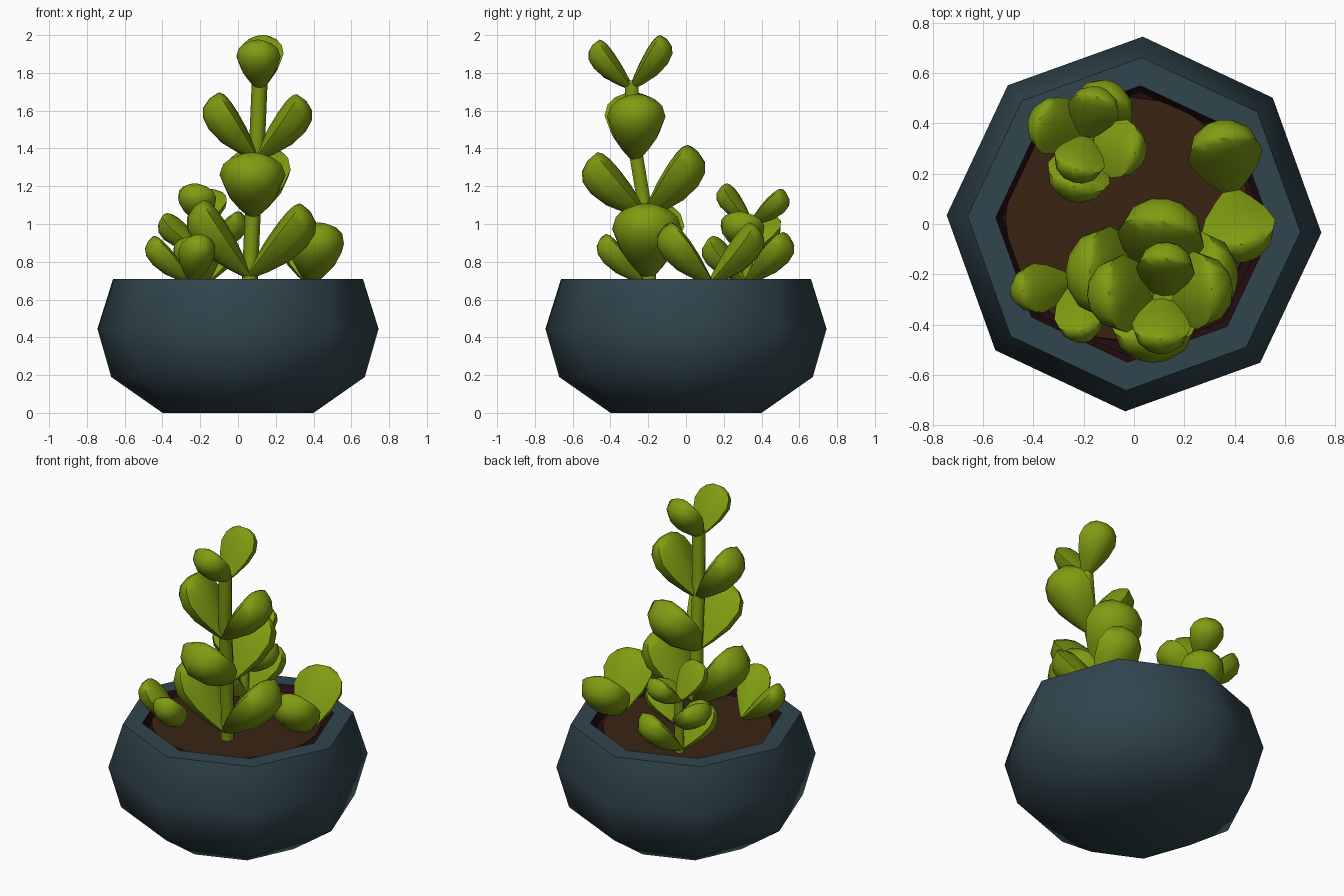
import bpy, bmesh, math
from mathutils import Vector

if "Cube" in bpy.data.objects:
    bpy.data.objects.remove(bpy.data.objects["Cube"])

def mat(name, col):
    m = bpy.data.materials.new(name)
    m.diffuse_color = (*col, 1)
    m.use_nodes = True
    m.node_tree.nodes["Principled BSDF"].inputs["Base Color"].default_value = m.diffuse_color
    return m

GREEN = mat("leaf green", (0.215, 0.335, 0.006))
BLUE = mat("slate blue", (0.030, 0.060, 0.074))
BROWN = mat("soil brown", (0.042, 0.018, 0.007))
MAROON = mat("dark soil edge", (0.016, 0.004, 0.005))

def finish(bm, name, mats, angle):
    bmesh.ops.recalc_face_normals(bm, faces=bm.faces)
    me = bpy.data.meshes.new(name)
    bm.to_mesh(me)
    bm.free()
    ob = bpy.data.objects.new(name, me)
    bpy.context.collection.objects.link(ob)
    for m in mats:
        me.materials.append(m)
    bpy.ops.object.select_all(action='DESELECT')
    ob.select_set(True)
    bpy.context.view_layer.objects.active = ob
    bpy.ops.object.shade_smooth_by_angle(angle=math.radians(angle))
    return ob

def loft(bm, rings):
    """Skin a list of point rings and cap both ends."""
    vs = [[bm.verts.new(p) for p in r] for r in rings]
    n = len(vs[0])
    for a, b in zip(vs, vs[1:]):
        for i in range(n):
            bm.faces.new((a[i], a[(i + 1) % n], b[(i + 1) % n], b[i]))
    bm.faces.new(vs[0][::-1])
    return bm.faces.new(vs[-1])

def circle(r, z, n=8, turn=-2.7, cx=0, cy=0):
    return [(cx + r * math.cos(math.radians(turn + 360 * i / n)),
             cy + r * math.sin(math.radians(turn + 360 * i / n)), z) for i in range(n)]

# Octagonal pot with a sloped dark inner wall
bm = bmesh.new()
loft(bm, [circle(r, z) for r, z in
          [(.40, 0), (.672, .19), (.745, .445), (.662, .71), (.55, .71), (.525, .665)]])
for f in bm.faces:
    c = f.calc_center_median()
    if c.z > .66 and max(v.co.xy.length for v in f.verts) < .56:
        f.material_index = 1
finish(bm, "pot", [BLUE, MAROON], 50)

# Soil mound, slightly off centre
bm = bmesh.new()
loft(bm, [circle(.49, .655, 24, 0, -.025, .02), circle(.485, .672, 24, 0, -.025, .02)])
finish(bm, "soil", [BROWN], 40)

# Half-round cross-section of a fleshy leaf: (side, outward)
SECTION = [(-1, 0), (-.84, .55), (-.42, .92), (0, 1), (.42, .92), (.84, .55),
           (1, 0), (.5, -.2), (0, -.28), (-.5, -.2)]
# Along the leaf: (position, width, thickness)
PROFILE = [(-.02, .2, .2), (.15, .48, .5), (.4, .82, .85), (.65, 1, 1),
           (.83, .88, .95), (.94, .62, .74), (1.0, .3, .36)]

def leaf(name, base, tip, width, thick):
    b, t = Vector(base), Vector(tip)
    axis = (t - b).normalized()
    side = axis.cross(Vector((0, 0, 1))).normalized()
    out = side.cross(axis)
    if out.z > 0:
        out = -out
    bm = bmesh.new()
    loft(bm, [[b.lerp(t, p) + side * s * w * width / 2 + out * d * h * thick
               for s, d in SECTION] for p, w, h in PROFILE])
    finish(bm, name, [GREEN], 55)

def pair(name, base, tip_a, tip_b, width, thick):
    leaf(name + "_leaf_a", base, tip_a, width, thick)
    leaf(name + "_leaf_b", base, tip_b, width, thick)

def stem(name, path, r):
    bm = bmesh.new()
    loft(bm, [circle(r, z, 6, 0, x, y) for x, y, z in path])
    finish(bm, name, [GREEN], 65)

# Tall plant: crossed pairs of leaves up a leaning stem
stem("tall_stem", [(.06, -.19, .64), (.08, -.22, 1.1), (.10, -.27, 1.4), (.115, -.29, 1.76)], .042)
pair("tall_low", (.06, -.20, .74), (-.19, -.19, 1.12), (.34, -.21, 1.10), .37, .155)
pair("tall_mid", (.08, -.215, 1.06), (.075, -.48, 1.37), (.12, .02, 1.41), .35, .155)
pair("tall_upper", (.10, -.27, 1.36), (-.11, -.28, 1.69), (.32, -.26, 1.68), .31, .14)
pair("tall_top", (.115, -.29, 1.73), (.105, -.465, 1.97), (.13, -.13, 1.995), .235, .105)

# Small back-left plant
stem("small_stem", [(-.18, .32, .64), (-.19, .34, 1.02)], .03)
pair("small_low", (-.18, .32, .70), (-.24, .14, .93), (-.10, .52, .95), .26, .11)
pair("small_mid", (-.19, .335, .86), (-.38, .42, 1.05), (.01, .28, 1.06), .24, .10)
pair("small_top", (-.19, .345, 1.01), (-.23, .21, 1.21), (-.145, .51, 1.18), .21, .09)

# Two-leaf sprout on the right
pair("right_sprout", (.385, .13, .70), (.35, .35, 1.0), (.43, -.09, 1.0), .30, .13)

# Two-leaf sprout at the front left
pair("left_sprout", (-.245, -.225, .70), (-.45, -.27, .93), (-.205, -.43, .94), .20, .10)
